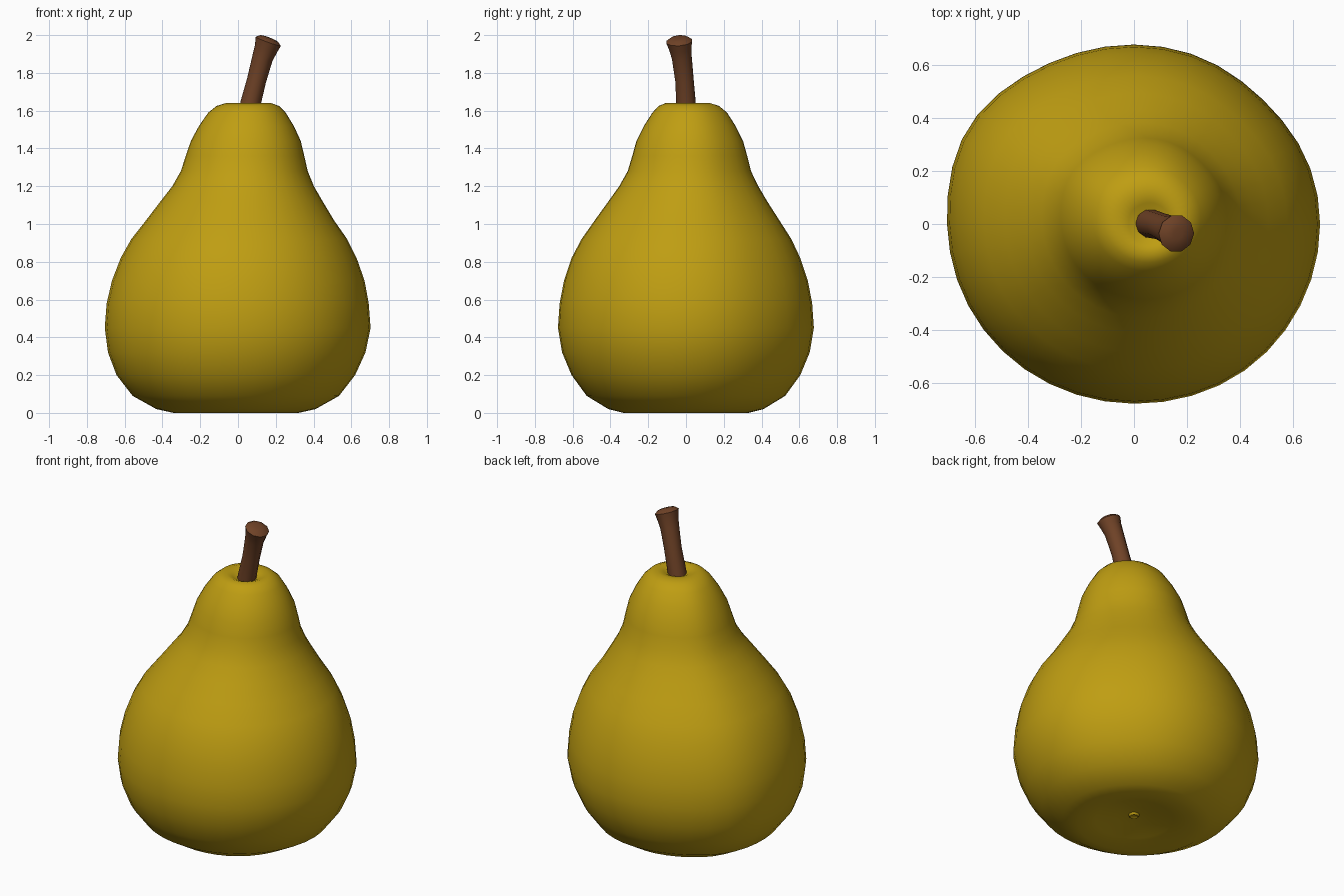
import bpy, bmesh, math
from mathutils import Vector

cube = bpy.data.objects.get("Cube")
if cube:
    bpy.data.objects.remove(cube)


def material(name, rgb):
    mat = bpy.data.materials.new(name)
    mat.use_nodes = True
    mat.diffuse_color = (*rgb, 1)
    mat.node_tree.nodes["Principled BSDF"].inputs["Base Color"].default_value = (*rgb, 1)
    return mat


def loft(name, rings, mat, angle):
    """Skin a list of point rings, closing both ends with a face."""
    bm = bmesh.new()
    loops = [[bm.verts.new(p) for p in ring] for ring in rings]
    n = len(loops[0])
    for low, high in zip(loops, loops[1:]):
        for i in range(n):
            j = (i + 1) % n
            bm.faces.new((low[i], low[j], high[j], high[i]))
    bm.faces.new(loops[0][::-1])
    bm.faces.new(loops[-1])
    mesh = bpy.data.meshes.new(name)
    bm.to_mesh(mesh)
    bm.free()
    mesh.materials.append(mat)
    obj = bpy.data.objects.new(name, mesh)
    bpy.context.collection.objects.link(obj)
    bpy.ops.object.select_all(action='DESELECT')
    obj.select_set(True)
    bpy.context.view_layer.objects.active = obj
    bpy.ops.object.shade_smooth_by_angle(angle=math.radians(angle))
    return obj


def bump(a, centre, width):
    """Soft lump around one compass direction, in degrees."""
    d = (math.degrees(a) - centre + 180) % 360 - 180
    return math.exp(-(d / width) ** 2)


# Fruit body: height, x radius, y radius, x centre, y centre
profile = [
    (0.05, 0.02, 0.02, 0, 0), (0.045, 0.10, 0.10, 0, 0),
    (0.02, 0.22, 0.22, 0, 0), (0.0, 0.33, 0.33, -0.01, 0),
    (0.02, 0.42, 0.41, -0.01, 0), (0.09, 0.545, 0.525, -0.01, 0),
    (0.2, 0.63, 0.605, -0.01, 0), (0.32, 0.68, 0.655, -0.005, 0),
    (0.45, 0.702, 0.677, 0, 0), (0.58, 0.692, 0.668, 0, 0),
    (0.7, 0.667, 0.645, 0.003, 0), (0.82, 0.623, 0.605, 0.005, 0),
    (0.92, 0.57, 0.555, 0.008, 0.003), (1.02, 0.496, 0.488, 0.012, 0.006),
    (1.12, 0.428, 0.42, 0.02, 0.01), (1.2, 0.374, 0.368, 0.028, 0.015),
    (1.28, 0.335, 0.326, 0.034, 0.018), (1.36, 0.313, 0.304, 0.038, 0.02),
    (1.44, 0.29, 0.282, 0.042, 0.02), (1.52, 0.25, 0.242, 0.045, 0.02),
    (1.59, 0.204, 0.197, 0.048, 0.02), (1.625, 0.165, 0.16, 0.052, 0.015),
    (1.64, 0.12, 0.118, 0.056, 0.01), (1.63, 0.08, 0.08, 0.06, 0),
    (1.6, 0.03, 0.03, 0.065, 0),
]
SIDES = 40
body_rings = []
for z, rx, ry, cx, cy in profile:
    ring = []
    for i in range(SIDES):
        a = math.tau * i / SIDES
        swell = 1 + 0.04 * bump(a, 148, 22) - 0.02 * bump(a, 45, 20) + 0.01 * bump(a, 305, 25)
        ring.append(Vector((cx + rx * swell * math.cos(a), cy + ry * swell * math.sin(a), z)))
    body_rings.append(ring)
loft("pear_body", body_rings, material("pear yellow", (0.52, 0.34, 0.006)), 60)

# Stem: leaning path with a flared, slightly domed tip
path = [
    ((0.055, 0.003, 1.58), 0.055), ((0.067, 0, 1.64), 0.054),
    ((0.098, -0.008, 1.76), 0.051), ((0.13, -0.022, 1.88), 0.055),
    ((0.149, -0.03, 1.93), 0.062), ((0.16, -0.036, 1.967), 0.071),
    ((0.165, -0.037, 1.982), 0.05), ((0.166, -0.037, 1.986), 0.02),
]
stem_rings = []
for k, (point, radius) in enumerate(path):
    lean = Vector((0.25 + 0.022 * k, -0.03 - 0.01 * k, 1)).normalized()
    u = Vector((0, 1, 0)).cross(lean).normalized()
    v = lean.cross(u)
    stem_rings.append([Vector(point) + radius * (math.cos(a) * u + math.sin(a) * v)
                       for a in (math.tau * i / 10 for i in range(10))])
loft("stem", stem_rings, material("stem brown", (0.16, 0.055, 0.02)), 50)

# Small blossom end under the fruit
blossom_rings = [
    [Vector((r * math.cos(math.tau * i / 12), r * math.sin(math.tau * i / 12), z)) for i in range(12)]
    for z, r in ((0.042, 0.015), (0.036, 0.025), (0.055, 0.035))
]
loft("blossom_end", blossom_rings, bpy.data.materials["pear yellow"], 40)
